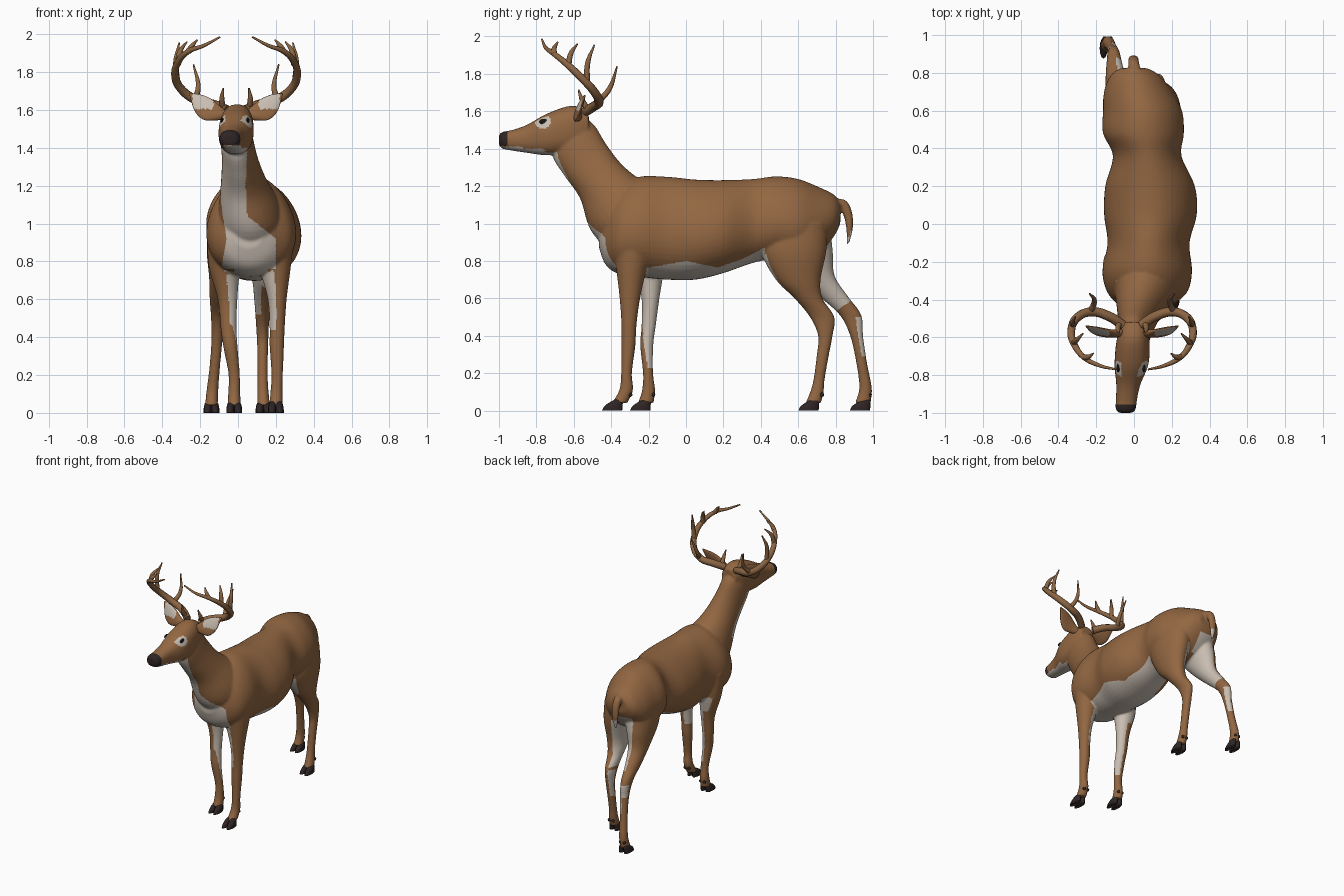
import bpy, bmesh, math
from mathutils import Vector

if "Cube" in bpy.data.objects:
    bpy.data.objects.remove(bpy.data.objects["Cube"])


def material(name, r, g, b):
    m = bpy.data.materials.new(name)
    m.use_nodes = True
    m.diffuse_color = (r, g, b, 1)
    bsdf = m.node_tree.nodes["Principled BSDF"]
    bsdf.inputs["Base Color"].default_value = (r, g, b, 1)
    bsdf.inputs["Roughness"].default_value = 0.8
    return m


BROWN = material("brown fur", 0.29, 0.135, 0.054)
PALE = material("pale fur", 0.58, 0.51, 0.44)
DARK = material("dark hoof and nose", 0.028, 0.018, 0.018)
ANTLER = material("antler", 0.26, 0.13, 0.056)
EYE = material("eye", 0.012, 0.008, 0.006)
X, Y, Z = Vector((1, 0, 0)), Vector((0, 1, 0)), Vector((0, 0, 1))


def smooth_rings(rings, steps=6):
    """Catmull-Rom interpolation through rings of (x, y, z, a, b)."""
    out = []
    for i in range(len(rings) - 1):
        p = [Vector(rings[min(max(i + k, 0), len(rings) - 1)]) for k in (-1, 0, 1, 2)]
        for s in range(steps):
            t = s / steps
            out.append(p[1] + 0.5 * t * (p[2] - p[0] + t * (2 * p[0] - 5 * p[1] + 4 * p[2] - p[3]
                       + t * (3 * (p[1] - p[2]) + p[3] - p[0]))))
    return out + [Vector(rings[-1])]


def loft(bm, rings, side, up, sides=32, power=1.0, pear=0.0):
    """Closed tube of rings, a along side and b along up.
    Power below 1 is boxier; pear narrows the top and widens the bottom."""
    def bend(v):
        return math.copysign(abs(v) ** power, v)
    loops = []
    for r in smooth_rings(rings):
        loop = []
        for k in range(sides):
            u, v = (bend(f(2 * math.pi * k / sides)) for f in (math.cos, math.sin))
            loop.append(bm.verts.new(Vector(r[:3]) + side * r[3] * u * (1 - pear * v) + up * r[4] * v))
        loops.append(loop)
    faces = [bm.faces.new((p[k], p[(k + 1) % sides], q[(k + 1) % sides], q[k]))
             for p, q in zip(loops, loops[1:]) for k in range(sides)]
    faces += [bm.faces.new(loops[0]), bm.faces.new(loops[-1])]
    bmesh.ops.recalc_face_normals(bm, faces=faces)


def finish(name, bm, *mats):
    mesh = bpy.data.meshes.new(name)
    bm.to_mesh(mesh)
    bm.free()
    for m in mats:
        mesh.materials.append(m)
    mesh.polygons.foreach_set("use_smooth", [True] * len(mesh.polygons))
    obj = bpy.data.objects.new(name, mesh)
    bpy.context.collection.objects.link(obj)
    return obj


# Trunk, from rump to chest: y, centre x, half width, top, bottom
bm = bmesh.new()
trunk = [(.825, 0, .07, 1.11, 1.0), (.79, .005, .125, 1.155, .93), (.71, .02, .175, 1.195, .84),
         (.6, .045, .207, 1.238, .8), (.48, .05, .212, 1.252, .81), (.36, .07, .18, 1.238, .79),
         (.2, .085, .235, 1.232, .735), (.05, .087, .243, 1.235, .7), (-.1, .077, .215, 1.25, .7),
         (-.25, .07, .235, 1.25, .715), (-.36, .07, .21, 1.2, .73), (-.43, .06, .14, 1.1, .78),
         (-.465, .055, .075, 1.04, .87)]
loft(bm, [(x, y, (t + b) / 2, w, (t - b) / 2) for y, x, w, t, b in trunk], X, Z, 48, 1, .14)

# Neck
loft(bm, [(.07, -.2, .92, .2, .2), (.062, -.35, 1.075, .165, .195), (.03, -.45, 1.22, .12, .145),
          (.01, -.535, 1.335, .095, .14), (-.005, -.6, 1.44, .085, .14), (-.005, -.62, 1.5, .07, .1)],
     X, Vector((0, .8, .6)))

# Head and muzzle
loft(bm, [(0, -.52, 1.52, .06, .08), (-.005, -.61, 1.505, .086, .125), (-.013, -.74, 1.477, .09, .112),
          (-.03, -.85, 1.453, .064, .075), (-.04, -.93, 1.445, .056, .055), (-.044, -.98, 1.445, .053, .045),
          (-.045, -1.0, 1.447, .035, .028)], X, Z, 32, .85)

# Legs, from shoulder or hip to pastern
front_left = [(.185, -.27, .95, .115, .13), (.195, -.29, .77, .084, .085), (.207, -.3, .6, .05, .055),
              (.207, -.305, .45, .04, .04), (.205, -.308, .35, .038, .038), (.207, -.318, .2, .03, .029),
              (.203, -.32, .11, .032, .037), (.2, -.355, .04, .035, .042)]
front_right = [(-.05, -.22, .95, .115, .12), (-.07, -.195, .77, .084, .08), (-.055, -.19, .6, .052, .048),
               (-.05, -.2, .45, .042, .038), (-.04, -.21, .35, .038, .035), (-.02, -.203, .2, .03, .027),
               (-.02, -.2, .11, .032, .035), (-.02, -.215, .04, .035, .042)]
hind_left = [(.12, .58, 1, .12, .18), (.145, .575, .85, .105, .175), (.15, .6, .7, .075, .12),
             (.14, .655, .6, .055, .075), (.13, .728, .5, .037, .066), (.13, .745, .4, .031, .039),
             (.13, .732, .3, .028, .033), (.13, .712, .17, .028, .03), (.132, .7, .1, .031, .036),
             (.135, .68, .04, .034, .042)]
hind_right = [(-.04, .6, 1, .12, .17), (-.07, .635, .85, .095, .15), (-.085, .695, .72, .068, .1),
              (-.1, .79, .61, .05, .077), (-.107, .88, .51, .036, .058), (-.11, .912, .4, .03, .035),
              (-.122, .94, .25, .028, .029), (-.135, .96, .12, .031, .034), (-.14, .945, .04, .034, .042)]
for leg in (front_left, front_right, hind_left, hind_right):
    loft(bm, leg, X, Y)

# Tail
loft(bm, [(.01, .78, 1.12, .03, .02), (0, .835, 1.105, .03, .027), (-.002, .866, 1.05, .028, .028),
          (-.003, .876, .97, .024, .025), (-.003, .868, .895, .01, .012)], X, Vector((0, .7, .7)))

# Fuse everything into one smooth skin
source = finish("body_source", bm)
fuse = source.modifiers.new("fuse", 'REMESH')
fuse.mode = 'VOXEL'
fuse.voxel_size = 0.007
relax = source.modifiers.new("relax", 'SMOOTH')
relax.factor, relax.iterations = 0.5, 9
bpy.context.view_layer.update()
skin = bpy.data.meshes.new_from_object(source.evaluated_get(bpy.context.evaluated_depsgraph_get()))
bpy.data.objects.remove(source)
skin.materials.clear()
for m in (BROWN, PALE, DARK):
    skin.materials.append(m)
body = bpy.data.objects.new("body", skin)
bpy.context.collection.objects.link(body)


def table(t, rows):
    """Linear lookup of the columns after the key."""
    for p, q in zip(rows, rows[1:]):
        if p[0] <= t <= q[0]:
            f = (t - p[0]) / (q[0] - p[0])
            return [a + f * (b - a) for a, b in zip(p[1:], q[1:])]


def fur(c, n):
    """Colour slot of a skin face by place and direction."""
    x, y, z = c
    if y < -.87:
        if y < -.955 and z > 1.415:
            return 2
        return int(z < 1.412)
    # Eye rings
    if math.hypot(y + .765, (z - 1.545) * 1.1) < .042 and abs(n.x) > .3 and n.z < .75:
        return 1
    if z > 1.3 and y < -.6 and n.z < -.8:
        return 1
    # Chest and throat
    bib = table(z, [(.7, -.1, .2), (.92, -.06, .2), (1.04, -.08, .05), (1.2, -.1, .04), (1.4, -.12, .05)])
    if bib and y < -.3 and n.y < -.15 and bib[0] < x < bib[1] and (z > .76 or -.02 < x < .16):
        return 1
    # Belly
    edge = table(y, [(-.38, .74), (-.17, .77), (0, .8), (.17, .765), (.3, .81), (.42, .87)])
    if edge and z < edge[0] and z > .66 and (y > -.14 or n.z < -.5):
        return 1
    # Insides of the legs
    if -.42 < y < -.1 and z < .78:
        if x > .09:
            return int(n.x < -.1 and z > .44)
        return int(n.x > .1 and z > .23 + .25 * max(0, -n.y))
    if y > .7 and .62 < z < .96 and n.y > .2 and -.085 < x < .05:
        return 1
    if y > .35 and .52 < z < .93:
        if x > .04:
            return int(z < .88 and (n.x < -.35 or (n.y < -.7 and z > .62)))
        return int(n.x > .1 and z > .53 + .7 * max(0, y - .8) or (n.y < -.7 and z > .62))
    # Backs of the hocks
    if y > .7 and .29 < z < .5:
        if x > .04:
            return int(n.x < -.35 and n.y > 0)
        return int(n.y > .2 and (n.x > 0 or z > .41))
    return 0


for face in skin.polygons:
    face.use_smooth = True
    face.material_index = fur(face.center, face.normal)

# Cloven hooves with dewclaws
for name, x, y, back in (("front_left", .2, -.395, -.298), ("front_right", -.02, -.245, -.176),
                         ("hind_left", .135, .655, .727), ("hind_right", -.14, .93, .982)):
    bm = bmesh.new()
    for s in (-1, 1):
        loft(bm, [(x + s * .021, y, 0, .021, .054), (x + s * .02, y + .008, .025, .021, .048),
                  (x + s * .017, y + .027, .05, .018, .03), (x + s * .015, y + .035, .062, .008, .014)], X, Y, 12)
        claw = bmesh.ops.create_icosphere(bm, subdivisions=2, radius=.012)["verts"]
        bmesh.ops.translate(bm, verts=claw, vec=(x + s * .016, back, .085))
    finish(name + "_hoof", bm, DARK)


def horn(curve, points, thick, thin):
    spline = curve.splines.new('BEZIER')
    spline.bezier_points.add(len(points) - 1)
    for i, (bp, p) in enumerate(zip(spline.bezier_points, points)):
        bp.co = p
        bp.handle_left_type = bp.handle_right_type = 'AUTO'
        bp.radius = thick + (thin - thick) * (i / (len(points) - 1)) ** 2


# Antlers, ears and eyes on both sides of the head
beam = [(.05, -.535, 1.6), (.12, -.49, 1.628), (.21, -.465, 1.652), (.29, -.495, 1.71), (.322, -.565, 1.785),
        (.305, -.64, 1.855), (.25, -.71, 1.91), (.17, -.75, 1.94), (.085, -.77, 1.985)]
tines = [[(.07, -.525, 1.61), (.075, -.555, 1.66), (.068, -.575, 1.715)],
         [(.22, -.465, 1.655), (.2, -.41, 1.72), (.225, -.368, 1.84)],
         [(.312, -.53, 1.75), (.318, -.525, 1.86), (.3, -.49, 1.955)],
         [(.308, -.63, 1.84), (.295, -.615, 1.91), (.26, -.58, 1.96)],
         [(.255, -.705, 1.905), (.235, -.705, 1.935), (.205, -.685, 1.97)]]
for label, s in (("left", 1), ("right", -1)):
    place = lambda p: (s * p[0] - .01, *p[1:])
    curve = bpy.data.curves.new(label + "_antler", 'CURVE')
    curve.dimensions = '3D'
    curve.bevel_depth, curve.bevel_resolution, curve.resolution_u = 1, 3, 8
    curve.use_fill_caps = True
    curve.materials.append(ANTLER)
    horn(curve, [place(p) for p in beam], .026, .005)
    for t in tines:
        horn(curve, [place(p) for p in t], .017, .004)
    bpy.context.collection.objects.link(bpy.data.objects.new(label + "_antler", curve))

    # Leaf-shaped ear, pale along the upper front
    bm = bmesh.new()
    loft(bm, [place(p) for p in [(.06, -.575, 1.57, .025, .022), (.1, -.58, 1.582, .042, .02),
                                 (.15, -.575, 1.602, .06, .016), (.2, -.56, 1.637, .048, .012),
                                 (.245, -.54, 1.685, .004, .004)]],
         Vector((-.4 * s, .25, .88)), Vector((.2 * s, .94, -.27)))
    for f in bm.faces:
        c = f.calc_center_median()
        f.material_index = int(f.normal.y < -.6 and c.z > 1.605 and .12 < abs(c.x + .01) < .23)
    finish(label + "_ear", bm, BROWN, PALE)

    # Eye
    spot = body.ray_cast(Vector((s * .4, -.762, 1.545)), Vector((-s, 0, 0)))[1]
    bm = bmesh.new()
    bmesh.ops.create_uvsphere(bm, u_segments=16, v_segments=10, radius=.02)
    bmesh.ops.scale(bm, vec=(.4, 1.15, .7), verts=bm.verts)
    bmesh.ops.translate(bm, vec=spot, verts=bm.verts)
    finish(label + "_eye", bm, EYE)
